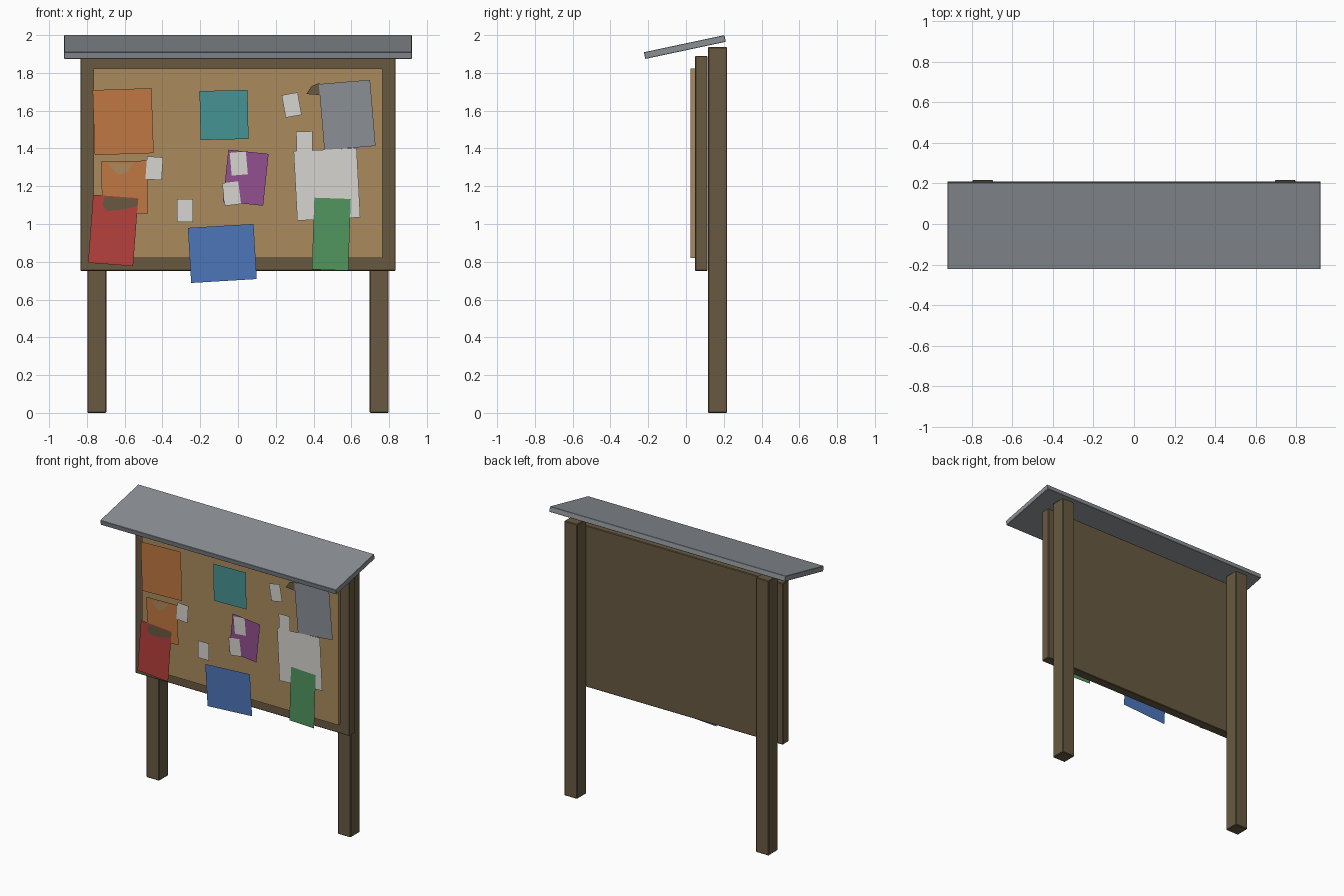
import bpy, bmesh, math
from mathutils import Matrix, Vector

if "Cube" in bpy.data.objects:
    bpy.data.objects.remove(bpy.data.objects["Cube"])


def material(name, r, g, b):
    """Flat material from 0-255 display values."""
    lin = [((c / 255 + 0.055) / 1.055) ** 2.4 for c in (r, g, b)]
    m = bpy.data.materials.new(name)
    m.diffuse_color = (*lin, 1)
    m.use_nodes = True
    m.node_tree.nodes["Principled BSDF"].inputs["Base Color"].default_value = m.diffuse_color
    return m


WOOD = material("dark wood", 104, 90, 66)
CORK = material("cork", 170, 138, 92)
GREY = material("grey", 139, 144, 149)
ORANGE = material("orange", 192, 119, 66)
RED = material("red", 183, 65, 60)
TEAL = material("teal", 70, 147, 147)
PURPLE = material("purple", 147, 80, 144)
WHITE = material("white", 214, 213, 208)
BLUE = material("blue", 77, 118, 186)
GREEN = material("green", 82, 150, 94)


def finish(name, bm, mat):
    me = bpy.data.meshes.new(name)
    bm.to_mesh(me)
    bm.free()
    me.materials.append(mat)
    ob = bpy.data.objects.new(name, me)
    bpy.context.collection.objects.link(ob)
    return ob


def box(name, lo, hi, mat, bevel=0.004, tilt=0):
    lo, hi = Vector(lo), Vector(hi)
    bm = bmesh.new()
    bmesh.ops.create_cube(bm, size=1)
    bmesh.ops.scale(bm, vec=hi - lo, verts=bm.verts)
    if bevel:
        bmesh.ops.bevel(bm, geom=bm.edges[:], offset=bevel, segments=1, affect='EDGES')
    ob = finish(name, bm, mat)
    ob.location = (lo + hi) / 2
    ob.rotation_euler.x = math.radians(tilt)
    return ob


def sheet(name, points, y, mat):
    """Flat sheet facing the front, points counter-clockwise in x, z."""
    bm = bmesh.new()
    bm.faces.new([bm.verts.new((x, y, z)) for x, z in points])
    return finish(name, bm, mat)


def paper(name, x, z, w, h, angle, layer, mat):
    rot = Matrix.Rotation(math.radians(angle), 2)
    corners = [rot @ Vector((sx * w / 2, sz * h / 2)) + Vector((x, z))
               for sx, sz in ((-1, -1), (1, -1), (1, 1), (-1, 1))]
    return sheet(name, corners, 0.015 - 0.0012 * layer, mat)


# posts
for side, s in (("left", -1), ("right", 1)):
    box(side + "_post", (s * 0.747 - 0.05, 0.117, 0), (s * 0.747 + 0.05, 0.218, 1.937), WOOD)

# backing board, cork panel and sloping roof
box("backing_board", (-0.835, 0.048, 0.752), (0.835, 0.114, 1.89), WOOD)
box("cork_panel", (-0.765, 0.025, 0.82), (0.765, 0.05, 1.822), CORK, bevel=0)
box("roof", (-0.92, -0.224, 1.919), (0.92, 0.212, 1.955), GREY, bevel=0.002, tilt=12)

# posters: x, z, width, height, angle, layer
paper("orange_poster", -0.608, 1.542, 0.312, 0.344, 1.9, 0, ORANGE)
paper("torn_orange_poster", -0.600, 1.193, 0.243, 0.280, 1.2, 0, ORANGE)
paper("red_poster", -0.661, 0.966, 0.239, 0.361, -4.3, 1, RED)
paper("teal_poster", -0.074, 1.577, 0.254, 0.259, 1.2, 0, TEAL)
paper("purple_poster", 0.041, 1.245, 0.214, 0.276, -6, 0, PURPLE)
paper("large_white_poster", 0.471, 1.210, 0.334, 0.368, 3, 0, WHITE)
paper("green_poster", 0.494, 0.946, 0.193, 0.380, -2, 1, GREEN)
paper("grey_poster", 0.578, 1.577, 0.272, 0.351, 4.8, 0, GREY)
paper("blue_poster", -0.083, 0.844, 0.348, 0.292, 3.4, 0, BLUE)

# small white notes: x, z, angle
notes = [(0.004, 1.320, 5), (-0.034, 1.161, 7), (-0.443, 1.295, -4),
         (-0.280, 1.071, 0), (0.284, 1.630, 10), (0.352, 1.430, 1)]
for i, (x, z, a) in enumerate(notes):
    paper(f"note_{i + 1}", x, z, 0.086, 0.121, a, 1, WHITE)

# torn patches on the posters
sheet("orange_tear", [(-0.68, 1.31), (-0.635, 1.26), (-0.59, 1.275), (-0.553, 1.322),
                      (-0.69, 1.32)], 0.0138, CORK)
sheet("red_tear", [(-0.717, 1.095), (-0.69, 1.069), (-0.617, 1.074), (-0.532, 1.095),
                   (-0.527, 1.132), (-0.706, 1.148)], 0.0126, WOOD)
sheet("grey_tear", [(0.362, 1.688), (0.445, 1.682), (0.43, 1.746), (0.389, 1.73)],
      0.0162, WOOD)
